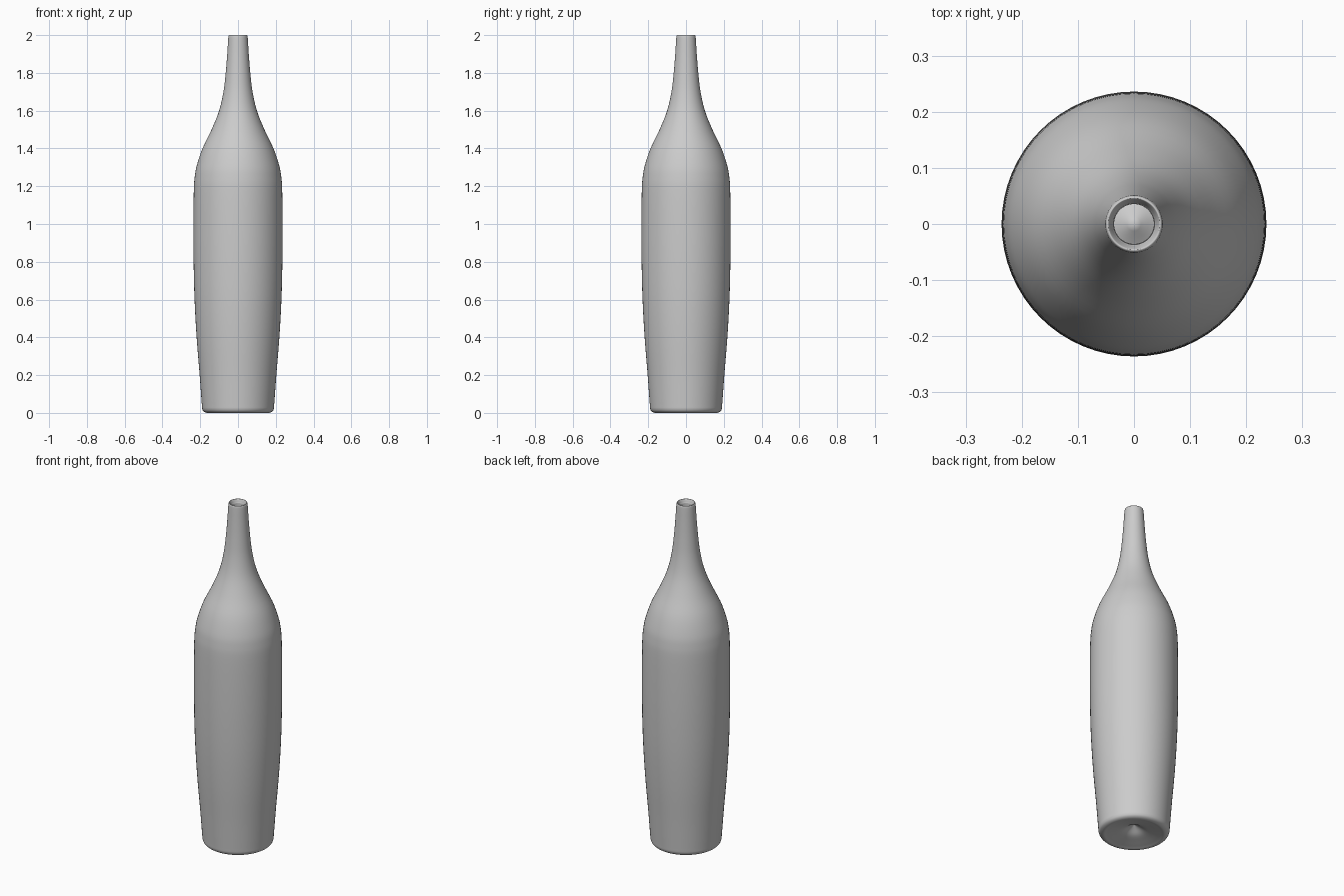
import bpy
import bmesh
import math
from mathutils import Matrix, Vector

SIDES = 64

cube = bpy.data.objects.get("Cube")
if cube:
    bpy.data.objects.remove(cube)

# Single grey glaze
grey = bpy.data.materials.new("plain grey")
grey.use_nodes = True
colour = (0.6, 0.6, 0.6, 1)
grey.diffuse_color = colour
grey.node_tree.nodes["Principled BSDF"].inputs["Base Color"].default_value = colour


def smooth_path(points, steps=4):
    """Catmull-Rom curve through (radius, height) points."""
    pts = [Vector(p) for p in points]
    pts = [2 * pts[0] - pts[1]] + pts + [2 * pts[-1] - pts[-2]]
    path = []
    for a, b, c, d in zip(pts, pts[1:], pts[2:], pts[3:]):
        for i in range(steps):
            t = i / steps
            path.append(0.5 * (2 * b + (c - a) * t + (2 * a - 5 * b + 4 * c - d) * t**2
                               + (3 * b - a - 3 * c + d) * t**3))
    return path + [pts[-2]]


def lathe(name, path):
    """Spin a profile around z; path points on the axis become poles."""
    bm = bmesh.new()
    verts = [bm.verts.new((max(r, 0), 0, z)) for r, z in path]
    edges = [bm.edges.new(pair) for pair in zip(verts, verts[1:])]
    bmesh.ops.spin(bm, geom=verts + edges, cent=(0, 0, 0), axis=(0, 0, 1),
                   angle=math.tau, steps=SIDES, use_merge=True)
    bmesh.ops.remove_doubles(bm, verts=bm.verts, dist=1e-5)
    bmesh.ops.recalc_face_normals(bm, faces=bm.faces)
    mesh = bpy.data.meshes.new(name)
    bm.to_mesh(mesh)
    bm.free()
    mesh.materials.append(grey)
    obj = bpy.data.objects.new(name, mesh)
    bpy.context.collection.objects.link(obj)
    bpy.ops.object.select_all(action="DESELECT")
    obj.select_set(True)
    bpy.context.view_layer.objects.active = obj
    bpy.ops.object.shade_smooth_by_angle(angle=math.radians(50))
    return obj


# Hollow underside, rounded foot, body, shoulder and neck
punt = [(0, 0.06), (0.025, 0.045), (0.06, 0.025), (0.11, 0.012), (0.145, 0.004)]
foot = [(0.163, 0), (0.18, 0.006), (0.189, 0.02), (0.192, 0.05)]
body = [(0.203, 0.2), (0.219, 0.4), (0.23, 0.6), (0.235, 0.8), (0.236, 1.0), (0.234, 1.18)]
shoulder = [(0.229, 1.25), (0.218, 1.31), (0.188, 1.4), (0.14, 1.5), (0.1, 1.6)]
neck = [(0.077, 1.7), (0.065, 1.8), (0.057, 1.9), (0.052, 1.98)]

# Rounded lip, then the hollow inside down to its floor
lip = [(0.05, 1.996), (0.047, 2.0), (0.044, 1.997), (0.038, 1.98), (0.036, 1.96)]
wall = 0.018
inside = [(r - wall, z) for r, z in reversed(body + shoulder + neck[:2])]
floor = [(0.17, 0.06), (0.15, 0.035), (0.1, 0.04), (0.05, 0.055), (0, 0.085)]

lathe("bottle", smooth_path(punt + foot + body + shoulder + neck + lip + inside + floor))
